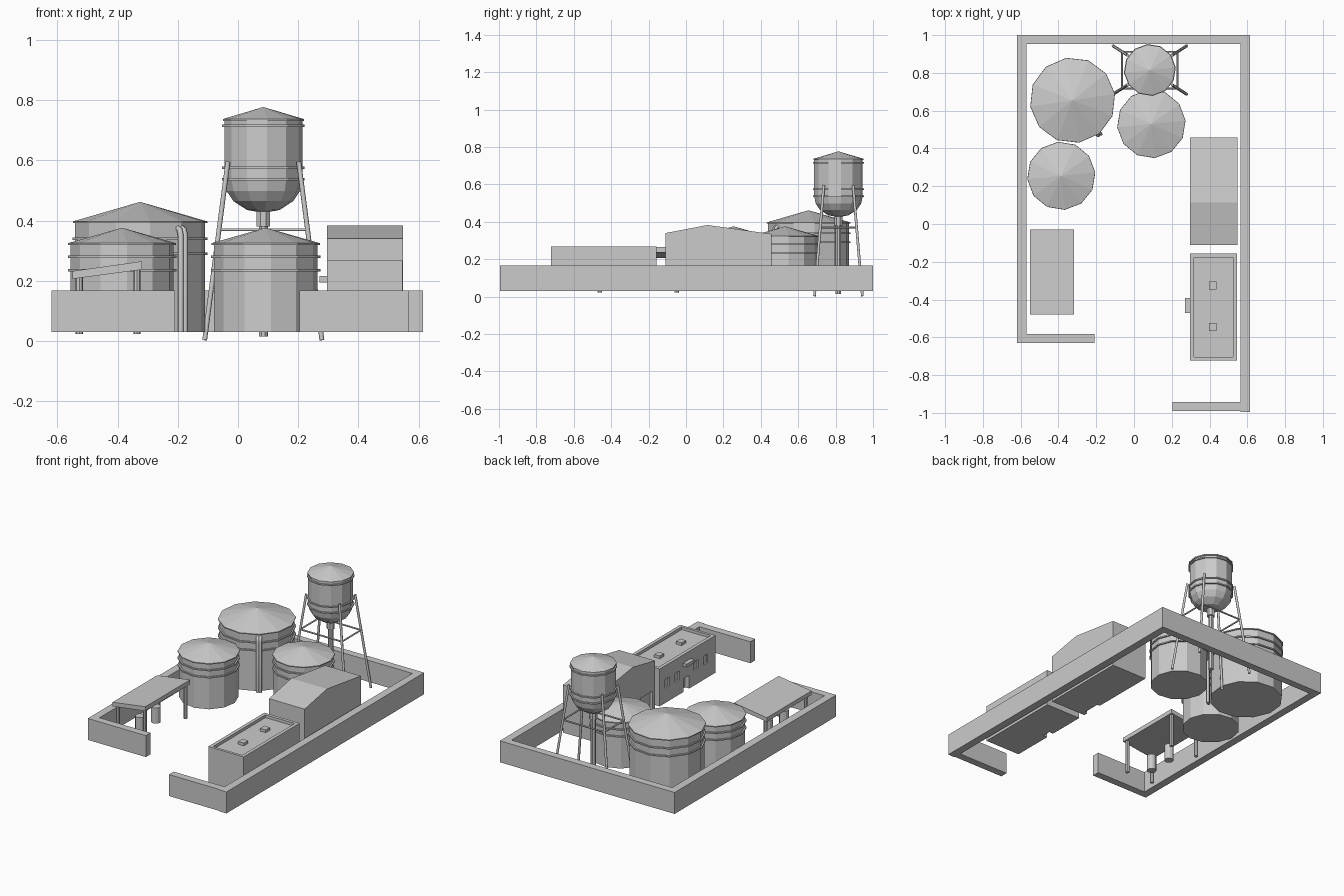
import bpy, bmesh, math
from mathutils import Vector

if "Cube" in bpy.data.objects:
    bpy.data.objects.remove(bpy.data.objects["Cube"])


def mesh_object(name, bm):
    bmesh.ops.recalc_face_normals(bm, faces=bm.faces)
    me = bpy.data.meshes.new(name)
    bm.to_mesh(me)
    bm.free()
    ob = bpy.data.objects.new(name, me)
    bpy.context.collection.objects.link(ob)
    return ob


def box(name, x0, x1, y0, y1, z0, z1):
    bm = bmesh.new()
    bmesh.ops.create_cube(bm, size=1)
    for v in bm.verts:
        v.co = ((x0 + x1) / 2 + v.co.x * (x1 - x0),
                (y0 + y1) / 2 + v.co.y * (y1 - y0),
                (z0 + z1) / 2 + v.co.z * (z1 - z0))
    return mesh_object(name, bm)


def extrude(name, profile, axis, a, b):
    """Extrude a closed 2D profile along x (profile is y,z) or y (profile is x,z)."""
    bm = bmesh.new()
    place = (lambda p, t: (t, p[0], p[1])) if axis == 'x' else (lambda p, t: (p[0], t, p[1]))
    face = bm.faces.new([bm.verts.new(place(p, a)) for p in profile])
    top = bmesh.ops.extrude_face_region(bm, geom=[face], use_keep_orig=True)
    vs = [g for g in top['geom'] if isinstance(g, bmesh.types.BMVert)]
    bmesh.ops.translate(bm, vec=(b - a, 0, 0) if axis == 'x' else (0, b - a, 0), verts=vs)
    return mesh_object(name, bm)


def lathe(name, x, y, profile, n=12, turn=0.0):
    """Revolve (radius, z) points; ends are closed on the axis or capped."""
    bm = bmesh.new()
    rings = []
    for r, z in profile:
        if r == 0:
            rings.append([bm.verts.new((x, y, z))])
        else:
            rings.append([bm.verts.new((x + r * math.cos(turn + math.tau * i / n),
                                        y + r * math.sin(turn + math.tau * i / n), z))
                          for i in range(n)])
    for lo, hi in zip(rings, rings[1:]):
        for i in range(n):
            j = (i + 1) % n
            quad = [lo[i % len(lo)], lo[j % len(lo)], hi[j % len(hi)], hi[i % len(hi)]]
            bm.faces.new(list(dict.fromkeys(quad)))
    for ring in (rings[0], rings[-1]):
        if len(ring) > 1:
            bm.faces.new(ring)
    return mesh_object(name, bm)


def tube(name, points, r, sides_res=1):
    cu = bpy.data.curves.new(name, 'CURVE')
    cu.dimensions = '3D'
    cu.bevel_depth = r
    cu.bevel_resolution = sides_res
    cu.use_fill_caps = True
    sp = cu.splines.new('POLY')
    sp.points.add(len(points) - 1)
    for p, c in zip(sp.points, points):
        p.co = (*c, 1)
    ob = bpy.data.objects.new(name, cu)
    bpy.context.collection.objects.link(ob)
    return ob


def cut(target, cutter):
    mod = target.modifiers.new("cut", 'BOOLEAN')
    mod.operation = 'DIFFERENCE'
    mod.solver = 'EXACT'
    mod.object = cutter
    bpy.context.view_layer.objects.active = target
    bpy.ops.object.modifier_apply(modifier=mod.name)
    bpy.data.objects.remove(cutter)


# Perimeter wall with an offset gateway at the front
Z0, Z1 = 0.03, 0.167
box("wall_left", -0.62, -0.57, -0.63, 0.955, Z0, Z1)
box("wall_back", -0.62, 0.615, 0.953, 1.0, Z0, Z1)
box("wall_right", 0.565, 0.615, -0.995, 0.953, Z0, Z1)
box("wall_front_left", -0.57, -0.21, -0.63, -0.583, Z0, Z1)
box("wall_front_right", 0.205, 0.565, -0.99, -0.942, Z0, Z1)


def ring(name, x, y, r, z, turn):
    lathe(name, x, y, [(r - 0.02, z - 0.004), (r, z - 0.004), (r, z + 0.004), (r - 0.02, z + 0.004)], 12, turn)


# Three storage tanks with conical roofs and hoops
for i, (x, y, r, eave, apex, hoops, turn) in enumerate([
        (-0.325, 0.655, 0.226, 0.397, 0.462, (0.34, 0.29), 0.15),
        (-0.385, 0.255, 0.180, 0.325, 0.376, (0.28, 0.235), 0.1),
        (0.092, 0.530, 0.181, 0.325, 0.376, (0.28, 0.235), 0.1)]):
    w = r - 0.008
    lathe(f"storage_tank_{i}", x, y,
          [(w, Z0), (w, eave - 0.006), (r, eave - 0.006), (r, eave), (0, apex)], 12, turn)
    for z in hoops:
        ring(f"tank_hoop_{i}", x, y, r + 0.001, z, turn)

# Filling pipes on the big tank
for k in (0, 1):
    d = Vector((0.014, 0.008, 0)) * k
    tube(f"tank_pipe_{k}", [Vector(p) + d for p in
         ((-0.19, 0.468, Z0), (-0.19, 0.468, 0.35), (-0.194, 0.474, 0.37), (-0.21, 0.50, 0.383))], 0.010)

# Water tower: vessel, hoops, riser
tx, ty = 0.084, 0.815
bowl = [(0.13 * math.sin(a), 0.535 - 0.11 * math.cos(a)) for a in
        (math.radians(d) for d in (0, 25, 50, 70, 90))]
bowl[0] = (0, bowl[0][1])
lathe("tower_vessel", tx, ty, bowl + [(0.13, 0.73), (0.135, 0.73), (0.135, 0.737), (0, 0.777)], 12, 0.1)
for z in (0.715, 0.575, 0.537):
    ring("tower_hoop", tx, ty, 0.138, z, 0.1)
lathe("tower_riser", tx, ty, [(0.024, 0.38), (0.024, 0.45)], 8, 0.39)
lathe("tower_riser_lower", tx, ty, [(0.016, 0.015), (0.016, 0.38)], 8, 0.39)


# Splayed tower legs and horizontal bracing
def leg_at(sx, sy, z):
    t = z / 0.6
    return (tx + sx * (0.195 - 0.078 * t), ty + sy * (0.128 - 0.05 * t), z)


corners = [(-1, -1), (1, -1), (1, 1), (-1, 1)]
for i, c in enumerate(corners):
    tube(f"tower_leg_{i}", [leg_at(*c, 0.003), leg_at(*c, 0.595)], 0.008)
    tube(f"tower_brace_{i}", [leg_at(*c, 0.37), leg_at(*corners[(i + 1) % 4], 0.37)], 0.005)

# Warehouse with an asymmetric pitched roof and a side door
barn = extrude("warehouse", [(-0.11, Z0), (0.458, Z0), (0.458, 0.335), (0.115, 0.383), (-0.11, 0.34)],
               'x', 0.296, 0.548)
cut(barn, box("cutter", 0.28, 0.315, -0.085, 0.035, 0.0, 0.155))

# Flat-roofed office: parapet, door and windows on its yard side
office = box("office", 0.296, 0.546, -0.722, -0.157, Z0, 0.268)
cut(office, box("cutter", 0.318, 0.524, -0.705, -0.177, 0.25, 0.3))
cut(office, box("cutter", 0.28, 0.325, -0.455, -0.4, 0.0, 0.115))
for y in (-0.235, -0.335, -0.525, -0.62):
    cut(office, box("cutter", 0.28, 0.306, y - 0.022, y + 0.022, 0.125, 0.18))
box("door_canopy", 0.27, 0.30, -0.472, -0.393, 0.195, 0.216)
for y in (-0.325, -0.545):
    box("roof_vent", 0.398, 0.438, y - 0.021, y + 0.021, 0.245, 0.268)

# Open shed: sloped roof on posts with two drums beneath
extrude("shed_roof", [(-0.55, 0.206), (-0.318, 0.237), (-0.318, 0.265), (-0.55, 0.232)], 'y', -0.48, -0.03)
for y in (-0.46, -0.05):
    for x, h in ((-0.527, 0.215), (-0.335, 0.24)):
        lathe("shed_post", x, y, [(0.012, 0.023), (0.012, h)], 8)
for y in (-0.36, -0.2):
    lathe("shed_drum", -0.44, y, [(0.028, Z0), (0.028, 0.13)], 12)
